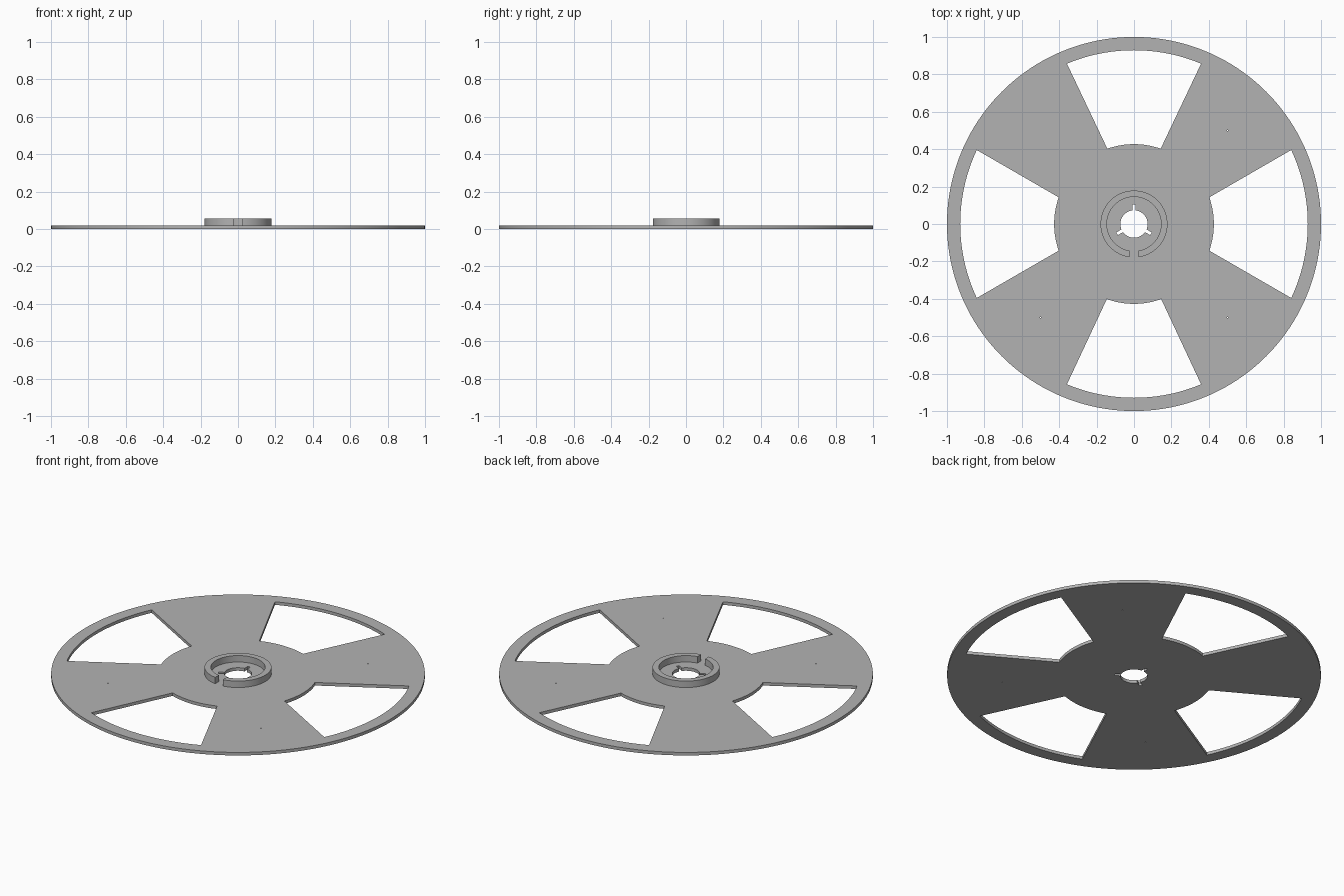
import bpy, bmesh
from math import sin, cos, radians, pi

cube = bpy.data.objects.get("Cube")
if cube:
    bpy.data.objects.remove(cube, do_unlink=True)

PLATE_TOP = 0.018
HUB_TOP = 0.056

grey = bpy.data.materials.new("light grey plastic")
grey.use_nodes = True
grey.diffuse_color = (0.45, 0.45, 0.45, 1)
grey.node_tree.nodes["Principled BSDF"].inputs["Base Color"].default_value = (0.45, 0.45, 0.45, 1)


def arc(radius, start, end, steps):
    """Points along an arc about the origin, angles in degrees."""
    angles = [radians(start + (end - start) * i / steps) for i in range(steps + 1)]
    return [(radius * cos(a), radius * sin(a)) for a in angles]


def circle(radius, steps, cx=0, cy=0):
    return [(x + cx, y + cy) for x, y in arc(radius, 0, 360, steps)[:-1]]


def extrude_outlines(name, outlines, bottom, top):
    """Fill closed outlines (inner ones become holes) and give them thickness."""
    curve = bpy.data.curves.new(name, "CURVE")
    curve.dimensions = "2D"
    curve.fill_mode = "BOTH"
    curve.extrude = (top - bottom) / 2
    for outline in outlines:
        spline = curve.splines.new("POLY")
        spline.points.add(len(outline) - 1)
        for point, (x, y) in zip(spline.points, outline):
            point.co = (x, y, 0, 1)
        spline.use_cyclic_u = True
    temp = bpy.data.objects.new(name + " outline", curve)
    bpy.context.collection.objects.link(temp)
    bpy.context.view_layer.update()
    graph = bpy.context.evaluated_depsgraph_get()
    mesh = bpy.data.meshes.new_from_object(temp.evaluated_get(graph))
    bpy.data.objects.remove(temp, do_unlink=True)

    # Weld caps to walls and set the height
    bm = bmesh.new()
    bm.from_mesh(mesh)
    bmesh.ops.remove_doubles(bm, verts=bm.verts, dist=0.00005)
    bmesh.ops.translate(bm, verts=bm.verts, vec=(0, 0, (top + bottom) / 2))
    bmesh.ops.recalc_face_normals(bm, faces=bm.faces)
    bm.to_mesh(mesh)
    bm.free()
    mesh.materials.clear()
    mesh.materials.append(grey)
    obj = bpy.data.objects.new(name, mesh)
    bpy.context.collection.objects.link(obj)
    bpy.ops.object.select_all(action="DESELECT")
    obj.select_set(True)
    bpy.context.view_layer.objects.active = obj
    bpy.ops.object.shade_smooth_by_angle(angle=radians(30))
    return obj


# Four windows: side windows are slightly wider than the front and back ones
windows = []
for middle, outer_half, inner_half in ((0, 25.2, 19.5), (90, 22.7, 19.5),
                                       (180, 25.2, 19.5), (270, 22.7, 19.9)):
    windows.append(arc(0.929, middle - outer_half, middle + outer_half, 24)
                   + arc(0.427, middle + inner_half, middle - inner_half, 18))

# Spindle hole with three narrow key slots
spindle_hole = []
for middle in (90, 210, 330):
    spindle_hole += arc(0.105, middle - 4.5, middle + 4.5, 2)
    spindle_hole += arc(0.073, middle + 6.5, middle + 113.5, 16)

# Tiny locating holes
pin_holes = [circle(0.003, 8, x, y) for x, y in ((0.5, 0.5), (-0.5, -0.5), (0.5, -0.5))]

extrude_outlines("reel_flange", [circle(1, 160), spindle_hole] + windows + pin_holes,
                 0, PLATE_TOP)

# Raised hub collar, split at the front
collar = arc(0.179, -82, 262, 72) + arc(0.145, 260, -80, 72)
extrude_outlines("hub_collar", [collar], PLATE_TOP - 0.002, HUB_TOP)
